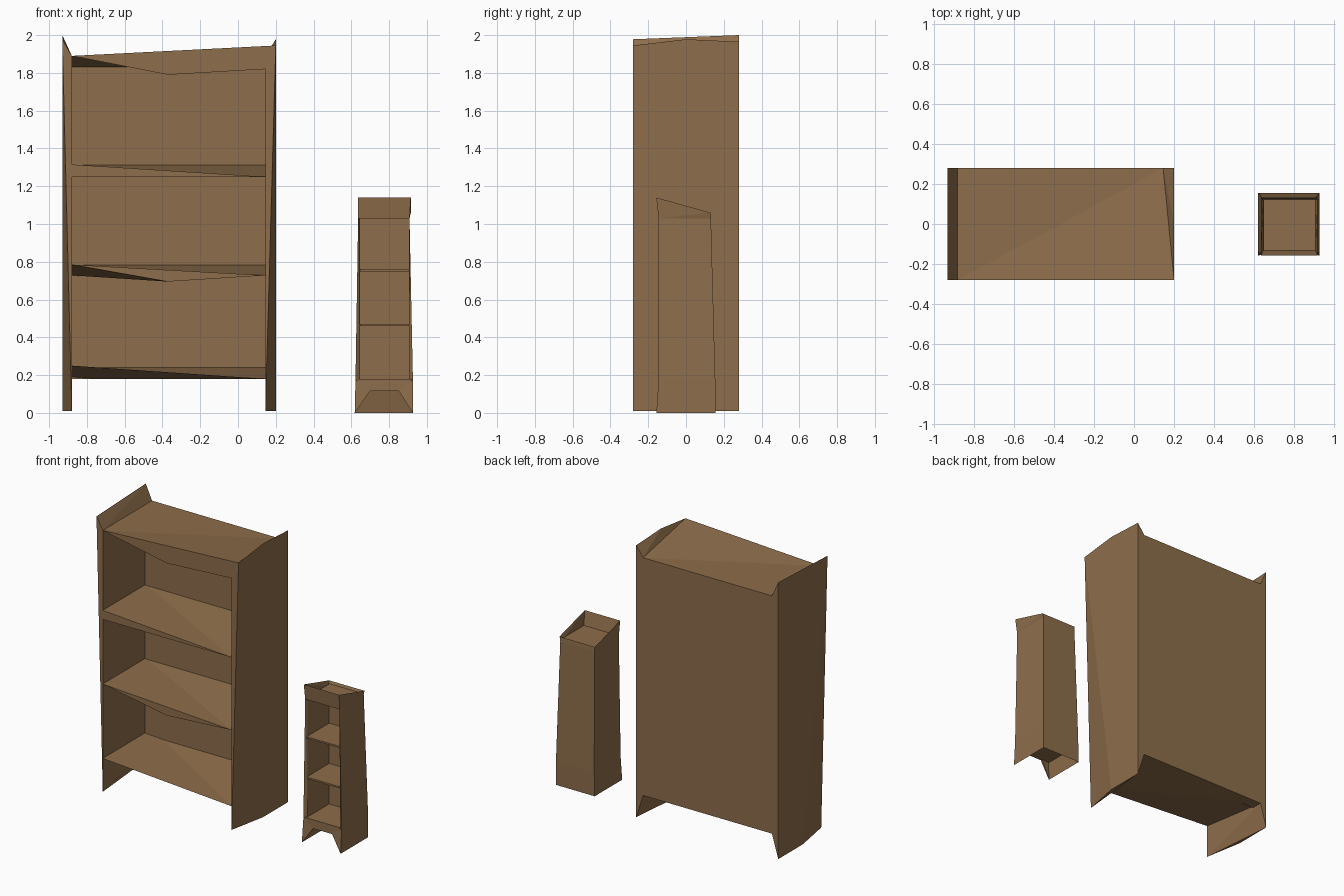
import bpy, bmesh

cube = bpy.data.objects.get("Cube")
if cube:
    bpy.data.objects.remove(cube)

wood = bpy.data.materials.new("brown_wood")
wood.use_nodes = True
WOOD = (0.27, 0.155, 0.07, 1)
wood.diffuse_color = WOOD
wood.node_tree.nodes["Principled BSDF"].inputs["Base Color"].default_value = WOOD


def solid(name, *pieces):
    """One flat-shaded object from convex pieces, each a list of corner points."""
    bm = bmesh.new()
    for pts in pieces:
        verts = [bm.verts.new(p) for p in sorted(set(pts))]
        out = bmesh.ops.convex_hull(bm, input=verts)
        spare = {g for k in ("geom_interior", "geom_unused") for g in out[k]
                 if isinstance(g, bmesh.types.BMVert)}
        bmesh.ops.delete(bm, geom=list(spare), context='VERTS')
    bmesh.ops.dissolve_limit(bm, angle_limit=0.005, verts=bm.verts, edges=bm.edges)
    bmesh.ops.recalc_face_normals(bm, faces=bm.faces)
    me = bpy.data.meshes.new(name)
    bm.to_mesh(me)
    bm.free()
    me.materials.append(wood)
    ob = bpy.data.objects.new(name, me)
    bpy.context.collection.objects.link(ob)
    return ob


def box(x0, x1, y0, y1, z0, z1):
    return [(x, y, z) for x in (x0, x1) for y in (y0, y1) for z in (z0, z1)]


# ---- large bookcase ----
F, B = -0.28, 0.28            # front and back planes
L, R = -0.88, 0.145           # inner faces of the sides
OL, OR = -0.93, 0.2           # outer faces of the sides
MID = -0.37                   # sagging point on the front of some boards
FOOT, TOP = 0.01, 1.89


def side(name, outer, inner, tops, front_top):
    """Side panel with knife-edged foot and ear; the front foot is pinched inward."""
    pts = [(outer, y, z) for y, z in zip((F, 0, B), tops)]
    pts += [(outer, 0, FOOT), (outer, B, FOOT), (inner, F, FOOT)]
    pts += [(inner, B, 0.18), (inner, B, TOP), (inner, F, front_top)]
    return solid(name, pts)


side("large_right_side", OL, L, (1.978, 1.98, 2.0), TOP)
side("large_left_side", OR, R, (1.945, 1.978, 1.965), 1.82)
solid("large_back", box(L, R, 0.2, B, 0.18, TOP))


def board(name, top, low, front_low, back):
    """Warped shelf: the front right drops, front_low lists extra front points."""
    bl, br = (L, back, top), (R, back, top)
    fl, fr = (L, F, top), (R, F, low)
    bl2, br2 = (L, back, low), (R, back, low)
    return solid(name, [bl, fl, fr, bl2] + front_low, [bl, br, fr, bl2, br2])


board("large_bottom_board", 0.25, 0.18, [], B)
board("large_lower_shelf", 0.785, 0.728, [(MID, F, 0.695)], 0.21)
board("large_upper_shelf", 1.315, 1.25, [(L, F, 1.25)], 0.21)

# Top board, folded along its diagonal
fl, br, br2 = (L, F, TOP), (R, B, TOP), (R, B, 1.82)
solid("large_top_board",
      [fl, br, br2, (OR, F, 1.945), (MID, F, 1.79), (R, F, 1.82)],
      [fl, br, br2, (L, B, TOP), (L, B, 1.82)])

# ---- small bookcase ----


def ring(x0, x1, y0, y1, zf, zb):
    """Corners in order: front -x, front +x, back +x, back -x."""
    return [(x0, y0, zf), (x1, y0, zf), (x1, y1, zb), (x0, y1, zb)]


IX0, IX1, IY0, IY1 = 0.645, 0.905, -0.13, 0.115
foot = ring(0.618, 0.926, -0.157, 0.155, 0, 0)
base = ring(0.622, 0.926, -0.145, 0.155, 0.175, 0.175)
head = ring(0.636, 0.908, -0.145, 0.132, 1.03, 1.03)
rim = ring(0.634, 0.915, -0.157, 0.13, 1.14, 1.06)
outer = [foot, base, head, rim]
inner = [foot, ring(IX0, IX1, IY0, IY1, 0.175, 0.175),
         ring(IX0, IX1, IY0, IY1, 1.03, 1.03), rim]


def wall(side_index, level):
    a, b = side_index, (side_index + 1) % 4
    return [r[k][c] for r in (outer, inner) for k in (level, level + 1) for c in (a, b)]


for name, i in (("left", 1), ("back", 2), ("right", 3)):
    solid("small_" + name + "_wall", *[wall(i, k) for k in range(3)])
solid("small_front_rim", wall(0, 2))

# Floor with its apron, and the splayed front feet forming an arch
solid("small_floor", box(IX0 - 0.015, IX1 + 0.01, -0.145, 0.13, 0.117, 0.18))
for name, i, x in (("right", 0, 0.70), ("left", 1, 0.85)):
    solid("small_front_foot_" + name,
          [foot[i], base[i], inner[1][i], (x, -0.145, 0.117), (x, -0.13, 0.117)])

# Shelves and recessed top
for name, z in (("lower", 0.465), ("upper", 0.755)):
    solid("small_" + name + "_shelf", box(IX0, IX1, -0.14, IY1 + 0.005, z - 0.006, z + 0.006))
solid("small_top", box(IX0, IX1, -0.14, 0.125, 1.028, 1.042))
